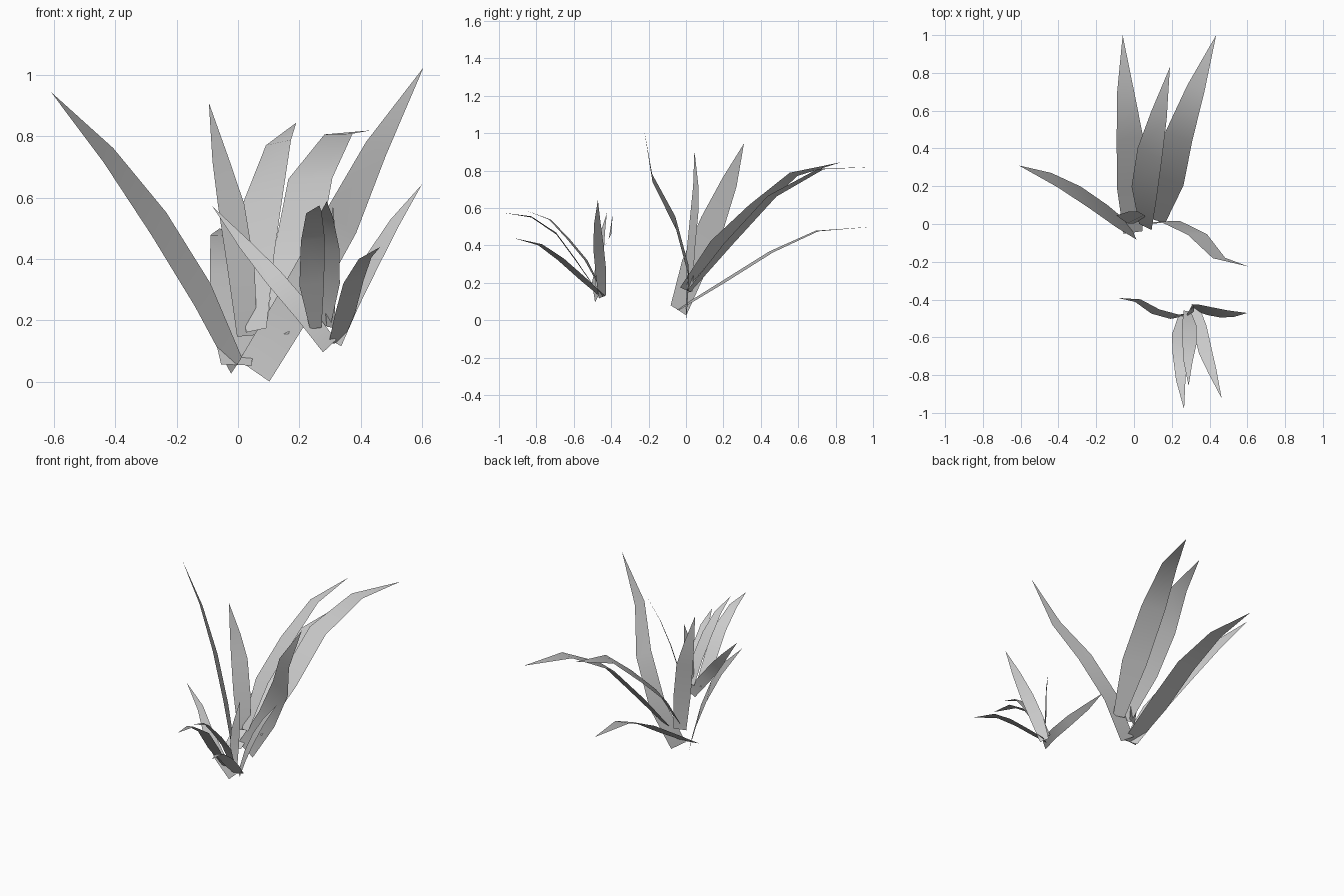
import bpy
from math import radians
from mathutils import Vector, Matrix

if "Cube" in bpy.data.objects:
    bpy.data.objects.remove(bpy.data.objects["Cube"])

# Each blade: spine from root to tip, half-width vector at its widest, root width factor
BLADES = {
    "left_blade": ([(-.005, -.04, .053), (-.115, .04, .283), (-.258, .14, .515),
                    (-.422, .233, .738), (-.61, .31, .945)], (.025, -.06, .038), .7),
    "low_blade": ([(-.005, -.045, .055), (-.018, .20, .205), (-.022, .455, .365),
                   (-.045, .70, .477), (-.06, 1.0, .50)], (.072, .01, -.003), .7),
    "middle_blade": ([(.06, -.015, .168), (.053, .165, .41), (.083, .37, .603),
                      (.132, .575, .78), (.19, .83, .845)], (.066, -.033, .014), .5),
    "back_blade": ([(.13, .015, .155), (.188, .228, .41), (.236, .46, .663),
                    (.328, .72, .808), (.435, 1.0, .82)], (.074, -.024, .002), .47),
    "right_blade": ([(.053, .0, .035), (.19, .015, .26), (.335, -.055, .52),
                     (.45, -.18, .76), (.605, -.225, 1.025)], (.052, .002, -.036), .95),
    "upright_blade": ([(.03, .018, .15), (.01, .025, .37), (-.022, .045, .575),
                       (-.056, .052, .722), (-.095, .045, .91)], (.044, .022, .004), .75),
}


def make_blade(name, spine, side, root, place=Matrix(), bend=0.0):
    """Flat strip, one face wide, tapering to a point."""
    side = Vector(side)
    verts = []
    for i, (p, w) in enumerate(zip(spine[:-1], (root, 1, .97, .62))):
        for s in (-1, 1):
            v = place @ (Vector(p) + side * w * s)
            v.x += bend * (i / 4) ** 2
            verts.append(v)
    tip = place @ Vector(spine[-1])
    tip.x += bend
    verts.append(tip)
    faces = [(2 * i, 2 * i + 1, 2 * i + 3, 2 * i + 2) for i in range(3)] + [(6, 7, 8)]
    mesh = bpy.data.meshes.new(name)
    mesh.from_pydata(verts, [], faces)
    mesh.polygons.foreach_set("use_smooth", [True] * len(faces))
    mesh.update()
    bpy.context.collection.objects.link(bpy.data.objects.new(name, mesh))


# Small tuft: the same plant turned round, leaning slightly, about half size
small = (Matrix.Translation((.30, -.47, .15))
         @ Matrix.Rotation(.19, 4, Vector((-.115, -.15, 0)).normalized())
         @ Matrix.Rotation(radians(197), 4, 'Z')
         @ Matrix.Scale(.52, 4)
         @ Matrix.Translation((-.04, 0, -.10)))

for name, (spine, side, root) in BLADES.items():
    make_blade("large_tuft_" + name, spine, side, root)
    make_blade("small_tuft_" + name, spine, side, root, small,
               .07 if name == "back_blade" else 0)
